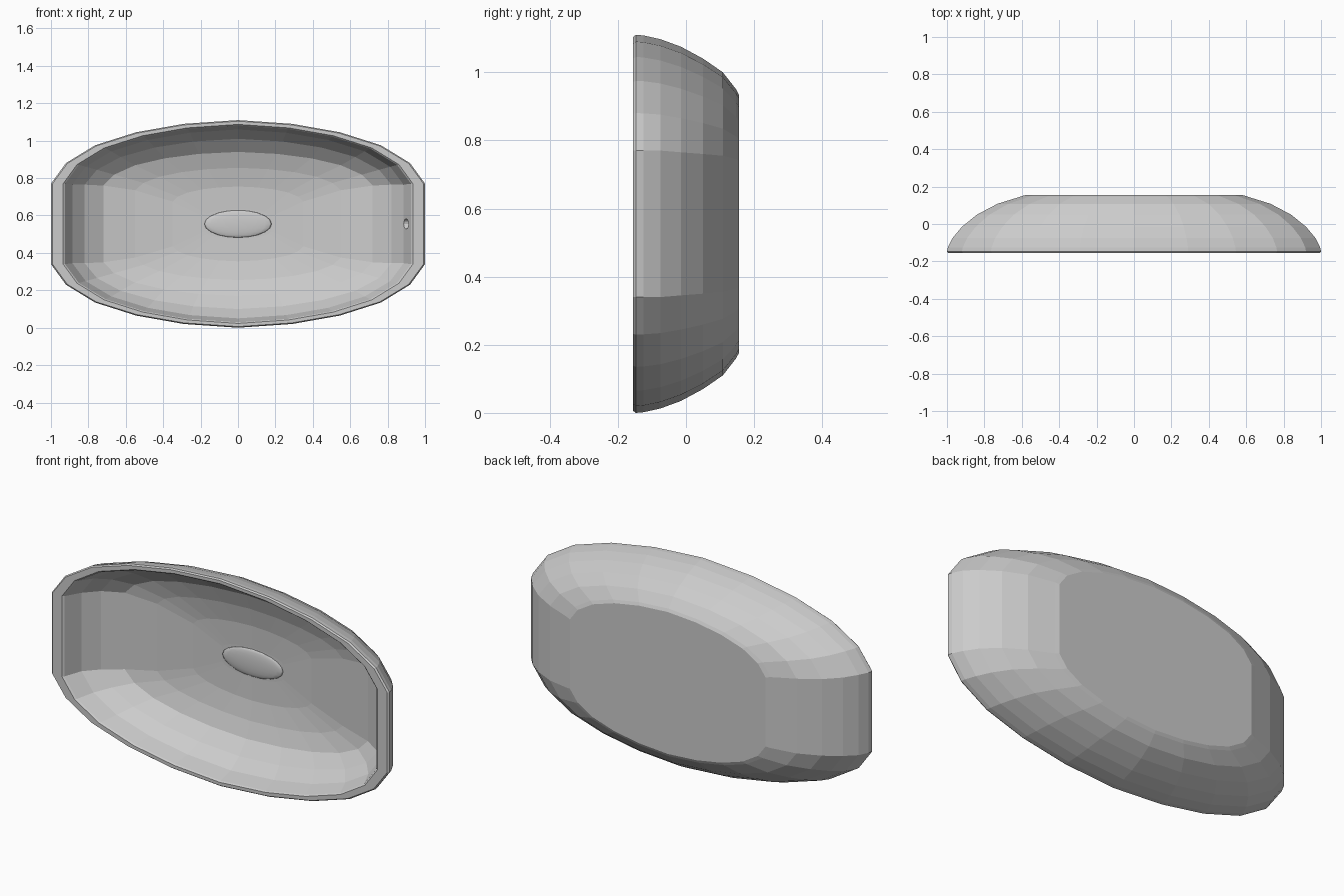
import bpy, bmesh
from math import radians
from mathutils import Matrix

cube = bpy.data.objects.get("Cube")
if cube:
    bpy.data.objects.remove(cube, do_unlink=True)

MID_Z = 0.555
SIDE = 0.215
# Quarter outline of the basin, from the straight side to the middle of the top
QUARTER = [(1, SIDE), (0.92, 0.325), (0.765, 0.42), (0.545, 0.49), (0.29, 0.535), (0, MID_Z)]


def outline(width, height, side, y):
    """Full oval with straight ends, fitted to the given half sizes."""
    k = (height - side) / (MID_Z - SIDE)
    q = [(x * width, side + (z - SIDE) * k) for x, z in QUARTER]
    top = q + [(-x, z) for x, z in reversed(q[:-1])]
    loop = top + [(-x, -z) for x, z in top]
    # the middle point of each half occurs once, so the loop closes cleanly
    return [(x, y, z + MID_Z) for x, z in loop]


def add_object(name, bm):
    bmesh.ops.recalc_face_normals(bm, faces=bm.faces)
    mesh = bpy.data.meshes.new(name)
    bm.to_mesh(mesh)
    bm.free()
    obj = bpy.data.objects.new(name, mesh)
    bpy.context.collection.objects.link(obj)
    return obj


def loft(name, sections):
    bm = bmesh.new()
    rings = [[bm.verts.new(p) for p in outline(*s)] for s in sections]
    for a, b in zip(rings, rings[1:]):
        for i in range(len(a)):
            j = (i + 1) % len(a)
            bm.faces.new((a[i], a[j], b[j], b[i]))
    bm.faces.new(rings[0])
    bm.faces.new(rings[-1])
    return add_object(name, bm)


# Basin: from the flat back, over the outer wall and rim, down into the bowl
# Each section: half width, half height, half length of the straight end, y
outer = [
    (0.58, 0.38, 0.185, 0.155),
    (0.605, 0.395, 0.19, 0.147),
    (0.73, 0.445, 0.2, 0.108),
    (0.84, 0.485, 0.205, 0.05),
    (0.92, 0.52, 0.21, -0.015),
    (0.97, 0.542, SIDE, -0.075),
    (0.995, 0.553, SIDE, -0.125),
]
rim = [
    (1.0, MID_Z, SIDE, -0.147),
    (0.992, 0.549, SIDE, -0.155),
    (0.935, 0.532, SIDE, -0.155),
    (0.925, 0.526, SIDE, -0.148),
]
bowl = [
    (0.885, 0.505, 0.21, -0.06),
    (0.82, 0.455, 0.21, 0.01),
    (0.72, 0.385, 0.205, 0.07),
    (0.55, 0.3, 0.18, 0.1),
    (0.35, 0.2, 0.12, 0.12),
    (0.18, 0.08, 0.04, 0.125),
]
basin = loft("basin", outer + rim + bowl)

# Overflow hole: a small round pocket in the left end of the bowl
bm = bmesh.new()
bmesh.ops.create_cone(bm, cap_ends=True, segments=12, radius1=0.028, radius2=0.028, depth=0.06,
                      matrix=Matrix.Translation((0.91, -0.09, MID_Z)) @ Matrix.Rotation(radians(90), 4, "Y"))
cutter = add_object("overflow_cutter", bm)
cutter.hide_render = True
cutter.hide_set(True)
cut = basin.modifiers.new("overflow_hole", "BOOLEAN")
cut.operation = "DIFFERENCE"
cut.solver = "EXACT"
cut.object = cutter

# Drain cover: a shallow oval dome on the floor of the bowl
bm = bmesh.new()
bmesh.ops.create_uvsphere(bm, u_segments=20, v_segments=10, radius=1,
                          matrix=Matrix.Translation((0, 0.125, MID_Z)) @ Matrix.Diagonal((0.18, 0.012, 0.073, 1)))
drain = add_object("drain_cover", bm)
for poly in drain.data.polygons:
    poly.use_smooth = True
